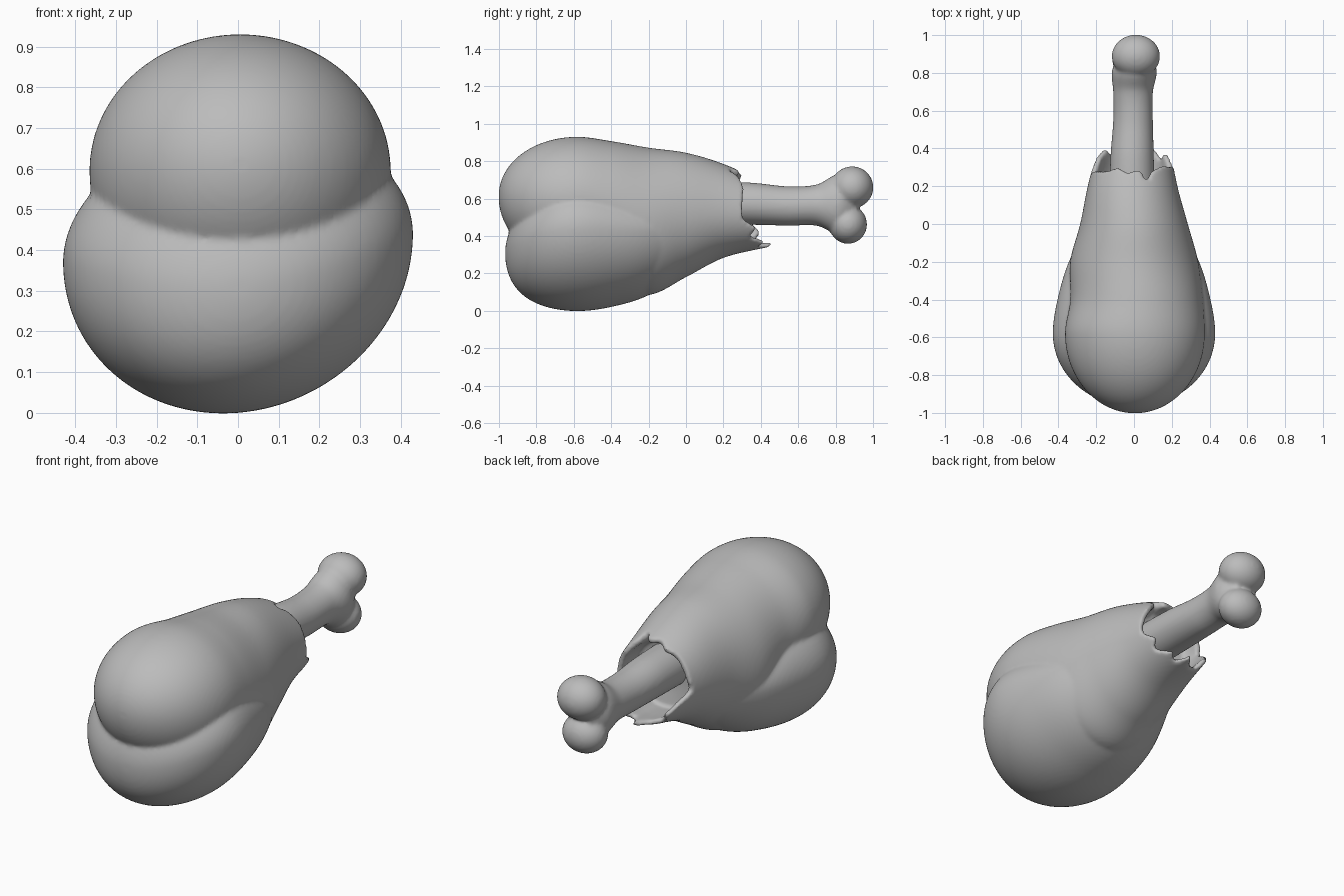
import bpy, bmesh, math
from mathutils import Vector

cube = bpy.data.objects.get("Cube")
if cube:
    bpy.data.objects.remove(cube, do_unlink=True)

SIDES = 96

# One plain material for the whole model
grey = bpy.data.materials.new("plain_grey")
grey.use_nodes = True
colour = (0.5, 0.5, 0.5, 1)
grey.diffuse_color = colour
grey.node_tree.nodes["Principled BSDF"].inputs["Base Color"].default_value = colour

# Cross-sections along y: y, left x, right x, top z, bottom z, height of widest point
UPPER = [
    (-.58, -.365, .375, .93, .24, .595),
    (-.4, -.337, .365, .907, .15, .55),
    (-.2, -.338, .34, .872, .085, .48),
    (0, -.285, .285, .845, .18, .5),
    (.2, -.245, .23, .785, .283, .52),
    (.46, -.18, .18, .67, .345, .52),
]
LOWER = [
    (-.58, -.43, .43, .705, 0, .405),
    (-.4, -.405, .405, .68, .022, .4),
    (-.2, -.345, .345, .6, .085, .4),
    (.1, -.2, .2, .5, .27, .42),
]
SHAFT = [
    (.1, -.13, .11, .69, .46, .57),
    (.35, -.125, .105, .685, .46, .57),
    (.55, -.11, .1, .665, .455, .56),
    (.7, -.11, .1, .675, .455, .565),
    (.82, -.115, .12, .725, .415, .565),
    (.915, -.06, .07, .62, .5, .56),
]
# Torn rim: angle in degrees and how far the skin reaches along y
RIM = [(0, .3), (40, .31), (62, .28), (70, .22), (80, .29), (98, .27),
       (112, .3), (130, .28), (165, .28), (180, .27), (195, .35), (215, .4),
       (235, .36), (255, .39), (270, .46), (285, .38), (300, .42),
       (320, .34), (335, .38), (350, .31), (360, .3)]


def section(stations, y):
    """Smoothly interpolate the cross-section at y."""
    y = min(max(y, stations[0][0]), stations[-1][0])
    i = 0
    while i < len(stations) - 2 and y > stations[i + 1][0]:
        i += 1
    a, b = stations[i], stations[i + 1]
    span = b[0] - a[0]
    t = (y - a[0]) / span

    def slope(k, j):
        if k == 0 or k == len(stations) - 1:
            return 0 if k == 0 else (b[j] - a[j]) / span
        p, q = stations[k - 1], stations[k + 1]
        return (q[j] - p[j]) / (q[0] - p[0])

    ease = t * t * (3 - 2 * t)
    start, end = t * (1 - t) ** 2, t * t * (t - 1)
    return [a[j] + (b[j] - a[j]) * ease
            + span * (slope(i, j) * start + slope(i + 1, j) * end)
            for j in range(1, 6)]


def point(stations, y, angle, scale=1.0, skew=0.0):
    left, right, top, bottom, mid = section(stations, y)
    cx = (left + right) / 2
    c, s = math.cos(angle), math.sin(angle)
    x = cx + c * (right - cx) * scale
    z = mid + s * scale * ((top - mid) if s > 0 else (mid - bottom))
    return Vector((x, y, z + skew * x))


def rim_reach(angle):
    deg = math.degrees(angle)
    for (a, ya), (b, yb) in zip(RIM, RIM[1:]):
        if a <= deg <= b:
            return ya + (yb - ya) * (deg - a) / (b - a)
    return RIM[0][1]


ANGLES = [math.tau * k / SIDES for k in range(SIDES)]


def cap_rings(stations, length, tip_z, skew=0.0):
    """Rounded front end closing in on a tip."""
    y0, mid = stations[0][0], stations[0][5]
    rings = []
    for k in range(1, 25):
        phi = math.pi / 2 * k / 24
        drop = (tip_z - mid) * math.cos(phi) ** 2
        shift = Vector((0, -length * math.cos(phi), drop))
        rings.append([point(stations, y0, a, math.sin(phi), skew) + shift for a in ANGLES])
    return rings


def body_rings(stations, steps, skew=0.0):
    y0, y1 = stations[0][0], stations[-1][0]
    return [[point(stations, y0 + (y1 - y0) * k / steps, a, 1, skew) for a in ANGLES]
            for k in range(steps + 1)]


def add_loft(bm, rings):
    rows = [[bm.verts.new(p) for p in ring] for ring in rings]
    for r0, r1 in zip(rows, rows[1:]):
        for k in range(SIDES):
            n = (k + 1) % SIDES
            bm.faces.new((r0[k], r0[n], r1[n], r1[k]))
    bm.faces.new(rows[0])
    bm.faces.new(rows[-1])


def finish(bm, name, voxel, smoothing):
    """Fuse the overlapping volumes into one soft surface."""
    bmesh.ops.recalc_face_normals(bm, faces=bm.faces)
    mesh = bpy.data.meshes.new(name)
    bm.to_mesh(mesh)
    bm.free()
    mesh.materials.append(grey)
    obj = bpy.data.objects.new(name, mesh)
    bpy.context.collection.objects.link(obj)
    for poly in mesh.polygons:
        poly.use_smooth = True
    fuse = obj.modifiers.new("fuse", 'REMESH')
    fuse.mode = 'VOXEL'
    fuse.voxel_size = voxel
    fuse.use_smooth_shade = True
    soften = obj.modifiers.new("soften", 'SMOOTH')
    soften.factor = 0.5
    soften.iterations = smoothing
    return obj


# Meat: upper lobe with the torn, hollow end
TEAR = 0.1
upper = cap_rings(UPPER, 0.422, 0.61)
for k in range(1, 30):
    y = UPPER[0][0] + (TEAR - UPPER[0][0]) * k / 29
    upper.append([point(UPPER, y, a) for a in ANGLES])
for k in range(1, 11):
    upper.append([point(UPPER, TEAR + (rim_reach(a) - TEAR) * k / 10, a) for a in ANGLES])
upper.append([point(UPPER, rim_reach(a) - .005, a, .87) for a in ANGLES])
upper.append([point(UPPER, (rim_reach(a) + .2) / 2, a, .82) for a in ANGLES])
upper.append([point(UPPER, .19, a, .72) for a in ANGLES])
upper.append([point(UPPER, .17, a, .3) for a in ANGLES])

# Meat: lower lobe, blending into the upper one toward the back
SKEW = 0.08
lower = cap_rings(LOWER, 0.387, 0.31, SKEW) + body_rings(LOWER, 24, SKEW)[1:]

bm = bmesh.new()
add_loft(bm, upper)
add_loft(bm, lower)
finish(bm, "meat", 0.011, 4)

# Bone: shaft with two knuckles at the end
bm = bmesh.new()
add_loft(bm, body_rings(SHAFT, 40))
for centre, size in (((.01, .888, .66), (.128, .114, .112)),
                     ((.005, .866, .462), (.12, .102, .104))):
    ball = bmesh.ops.create_uvsphere(bm, u_segments=40, v_segments=24, radius=1)["verts"]
    bmesh.ops.scale(bm, vec=size, verts=ball)
    bmesh.ops.translate(bm, vec=centre, verts=ball)
finish(bm, "bone", 0.01, 8)
